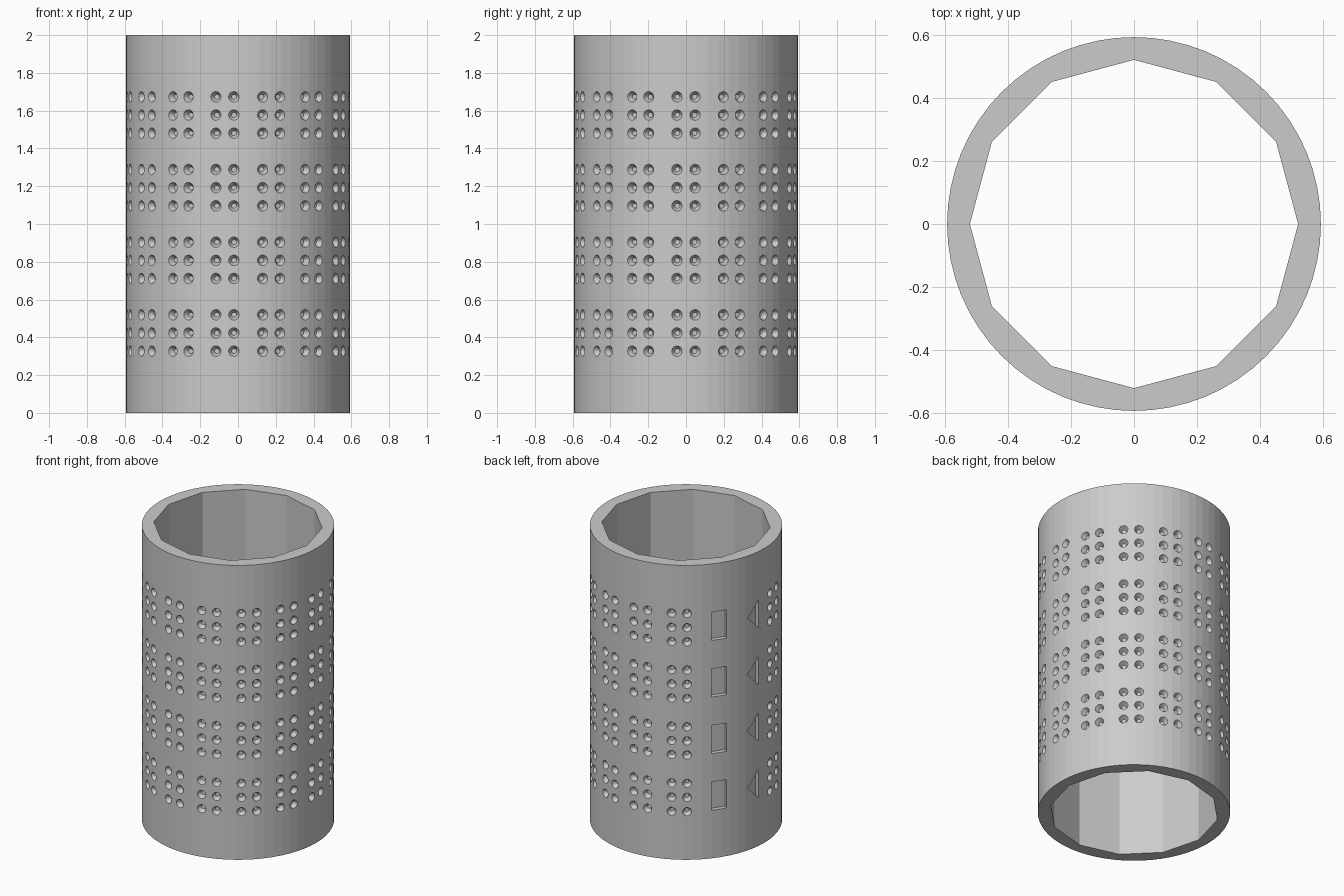
import bpy
import bmesh
from math import radians, degrees, pi
from mathutils import Matrix, Vector

if "Cube" in bpy.data.objects:
    bpy.data.objects.remove(bpy.data.objects["Cube"], do_unlink=True)

HEIGHT, OUTER, INNER = 2.0, 0.592, 0.52
SIDES, BORE_SIDES = 64, 12
CELLS, ROWS = 15, 4
DOT_GAP = 0.0962                      # spacing of dots within a cell
CELL_STEP = 0.25 / OUTER              # angle between cells
ROW_STEP = 0.3846
DEPTH = 0.03

grey = bpy.data.materials.new("Grey")
grey.use_nodes = True
grey.diffuse_color = (0.6, 0.6, 0.6, 1)
grey.node_tree.nodes["Principled BSDF"].inputs["Base Color"].default_value = (0.6, 0.6, 0.6, 1)


def make_object(name, bm):
    bmesh.ops.recalc_face_normals(bm, faces=bm.faces)
    mesh = bpy.data.meshes.new(name)
    bm.to_mesh(mesh)
    bm.free()
    mesh.materials.append(grey)
    obj = bpy.data.objects.new(name, mesh)
    bpy.context.collection.objects.link(obj)
    return obj


def surface_frame(angle, z):
    """Frame on the wall: x runs around, y runs up, z points outward."""
    return (Matrix.Rotation(angle, 4, "Z") @ Matrix.Translation((OUTER, 0, z))
            @ Matrix.Rotation(pi / 2, 4, "Z") @ Matrix.Rotation(pi / 2, 4, "X"))


def add_cone(bm, sides, r1, r2, depth, matrix):
    bmesh.ops.create_cone(bm, cap_ends=True, segments=sides, radius1=r1,
                          radius2=r2, depth=depth, matrix=matrix)


def add_prism(bm, outline, frame):
    """Straight-sided recess cutter from a flat outline."""
    low, high = -DEPTH, 0.02
    bottom = [bm.verts.new(frame @ Vector((x, y, low))) for x, y in outline]
    top = [bm.verts.new(frame @ Vector((x, y, high))) for x, y in outline]
    bm.faces.new(bottom[::-1])
    bm.faces.new(top)
    for i in range(len(outline)):
        j = (i + 1) % len(outline)
        bm.faces.new((bottom[i], bottom[j], top[j], top[i]))


# Solid outer wall
bm = bmesh.new()
add_cone(bm, SIDES, OUTER, OUTER, HEIGHT, Matrix.Translation((0, 0, HEIGHT / 2)))
cylinder = make_object("dimpled_cylinder", bm)

# Cutter: faceted bore, dimples, and the two end markers of every row
cut = bmesh.new()
bore = Matrix.Translation((0, 0, HEIGHT / 2)) @ Matrix.Rotation(pi / 2, 4, "Z")
add_cone(cut, BORE_SIDES, INNER, INNER, HEIGHT + 0.2, bore)

half = DOT_GAP / 2
rectangle = [(-half, -DOT_GAP), (half, -DOT_GAP), (half, DOT_GAP), (-half, DOT_GAP)]
triangle = [(half, -DOT_GAP), (half, DOT_GAP), (-half, 0)]

for row in range(ROWS):
    z = HEIGHT / 2 + (row - (ROWS - 1) / 2) * ROW_STEP
    for cell in range(CELLS):
        angle = (cell - (CELLS - 1) / 2) * CELL_STEP
        if cell == CELLS - 2:
            add_prism(cut, rectangle, surface_frame(angle, z))
        elif cell == CELLS - 1:
            add_prism(cut, triangle, surface_frame(angle, z))
        else:
            for side in (-0.5, 0.5):
                for step in (-1, 0, 1):
                    frame = surface_frame(angle + side * DOT_GAP / OUTER, z + step * DOT_GAP)
                    add_cone(cut, 16, 0.013, 0.0337, 0.04,
                             frame @ Matrix.Translation((0, 0, -0.01)))
cutter = make_object("recess_cutter", cut)
cutter.hide_render = True

# Carve the recesses and drop the cutter
mod = cylinder.modifiers.new("recesses", "BOOLEAN")
mod.operation = "DIFFERENCE"
mod.solver = "EXACT"
mod.object = cutter
bpy.context.view_layer.objects.active = cylinder
cylinder.select_set(True)
bpy.ops.object.modifier_apply(modifier=mod.name)
bpy.data.objects.remove(cutter, do_unlink=True)
